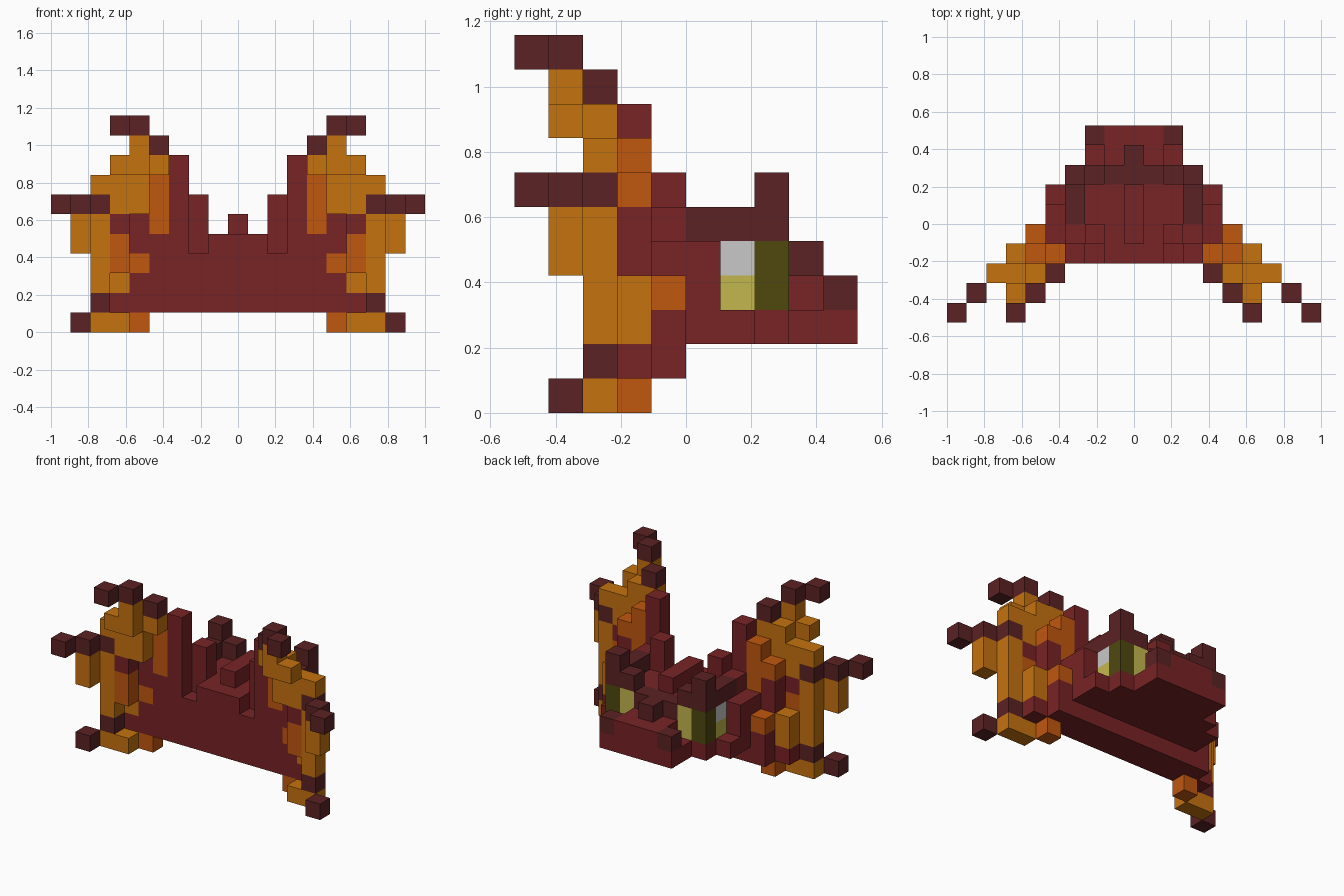
import bpy
import bmesh
from mathutils import Vector

cube = bpy.data.objects.get("Cube")
if cube:
    bpy.data.objects.remove(cube, do_unlink=True)

UNIT = 2 / 19  # edge of one block


def linear(c):
    c /= 255
    return c / 12.92 if c <= 0.04 else ((c + 0.055) / 1.055) ** 2.4


def material(name, r, g, b):
    m = bpy.data.materials.new(name)
    m.use_nodes = True
    rgba = (linear(r), linear(g), linear(b), 1)
    m.diffuse_color = rgba
    bsdf = m.node_tree.nodes["Principled BSDF"]
    bsdf.inputs["Base Color"].default_value = rgba
    bsdf.inputs["Roughness"].default_value = 0.9
    return m


RED = material("dark_red", 120, 35, 37)
MAROON = material("maroon", 91, 34, 36)
AMBER = material("amber", 197, 114, 15)
ORANGE = material("burnt_orange", 192, 87, 15)
WHITE = material("eye_white", 200, 200, 200)
YELLOW = material("eye_yellow", 196, 182, 78)
OLIVE = material("pupil_olive", 80, 72, 15)

cells = {}  # (column, row, level) -> (part, material)


def span(v):
    return range(v[0], v[1] + 1) if isinstance(v, tuple) else (v,)


def fill(part, mat, cols, rows, levels, sided=False):
    """Fill a run of blocks and its mirror image; sided parts become two objects."""
    for i in span(cols):
        for j in span(rows):
            for k in span(levels):
                for s in (1, -1):
                    side = ("left_" if s > 0 else "right_") if sided else ""
                    cells[s * i, j, k] = (side + part, mat)


def pair(part, mat, cols, rows, levels):
    fill(part, mat, cols, rows, levels, True)


# Skull: neck plate, stepped jaw, cranium and central ridge
fill("neck_plate", RED, (0, 5), (3, 4), (1, 2))
fill("neck_plate", RED, (0, 4), (3, 4), (3, 4))
fill("jaw", RED, (0, 4), (5, 6), 2)
fill("jaw", RED, (0, 3), 7, 2)
fill("cranium", RED, (0, 4), 5, (3, 4))
fill("cranium", RED, (0, 3), (6, 7), (3, 4))
fill("ridge", RED, 0, (4, 6), 5)
for s in (2, -2):
    del cells[s, 3, 4]  # notches in the plate's upper edge

# Snout with nostrils and nose horn
fill("snout", RED, (0, 2), (8, 9), 2)
fill("snout", RED, (0, 1), (8, 9), 3)
pair("nostril", MAROON, 2, 9, 3)
fill("nose_horn", MAROON, 0, 8, 4)

# Eyes
pair("eye", YELLOW, 2, 7, (3, 4))
pair("eye", OLIVE, 3, 7, (3, 4))
pair("eye", YELLOW, 3, 6, 3)
pair("eye", WHITE, 3, 6, 4)

# Brows with a spike over each eye
fill("brow_bridge", MAROON, (0, 1), 7, 4)
pair("brow", MAROON, 3, (5, 7), 5)
pair("brow", MAROON, 2, 7, 5)
pair("brow_spike", MAROON, 3, 7, 6)

# Posts rising from the neck plate
pair("inner_post", RED, 2, 4, (5, 6))
pair("outer_post", RED, 3, 3, (5, 8))
pair("outer_post", RED, 3, 4, 5)

# Frill membrane: red and orange root, amber outer sheet
pair("frill_root", ORANGE, 4, 3, (5, 7))
pair("frill_root", ORANGE, 5, 3, 6)
pair("frill_root", RED, 5, 3, (4, 5))
pair("frill_root", ORANGE, 5, (3, 4), 3)
pair("frill_root", ORANGE, 5, 3, 0)
pair("frill_root", RED, 6, 3, 1)
pair("frill", RED, 6, 2, 5)
pair("frill", ORANGE, 6, 2, (3, 4))
pair("frill", AMBER, 6, 3, (2, 3))
pair("frill", AMBER, 7, 2, (2, 5))
pair("frill", AMBER, 8, 1, (4, 5))
pair("frill", AMBER, (5, 6), 2, (6, 7))
pair("frill", AMBER, 7, 2, 7)
pair("frill", AMBER, 4, 2, 8)
pair("frill", AMBER, (5, 6), 1, 8)
pair("frill", AMBER, 5, 2, 8)
pair("frill", AMBER, 5, 1, 9)
pair("frill", AMBER, (6, 7), 2, 0)

# Frill spines: upper, middle and lower
pair("upper_spine", MAROON, 4, 2, 9)
pair("upper_spine", MAROON, 5, 1, 10)
pair("upper_spine", MAROON, 6, 0, 10)
for step in range(3):
    pair("middle_spine", MAROON, 7 + step, 2 - step, 6)
for step in range(2):
    pair("lower_spine", MAROON, 7 + step, 2 - step, 1 - step)


# Turn each part's blocks into a mesh of its exposed faces
def build(part):
    bm = bmesh.new()
    mats = []
    for cell, (owner, mat) in cells.items():
        if owner != part:
            continue
        if mat not in mats:
            mats.append(mat)
        centre = Vector((cell[0], cell[1] - 4.5, cell[2] + 0.5))
        for axis in range(3):
            for sign in (1, -1):
                n = Vector((0, 0, 0))
                n[axis] = sign
                if tuple(int(c + d) for c, d in zip(cell, n)) in cells:
                    continue
                u = Vector((0, 0, 0))
                u[(axis + 1) % 3] = 1
                w = n.cross(u)
                corners = (-u - w, u - w, u + w, w - u)
                face = bm.faces.new(
                    [bm.verts.new((centre + (n + c) / 2) * UNIT) for c in corners])
                face.material_index = mats.index(mat)
    bmesh.ops.remove_doubles(bm, verts=bm.verts[:], dist=UNIT / 100)
    mesh = bpy.data.meshes.new(part)
    bm.to_mesh(mesh)
    bm.free()
    for m in mats:
        mesh.materials.append(m)
    bpy.context.collection.objects.link(bpy.data.objects.new(part, mesh))


for part in sorted({owner for owner, _ in cells.values()}):
    build(part)
